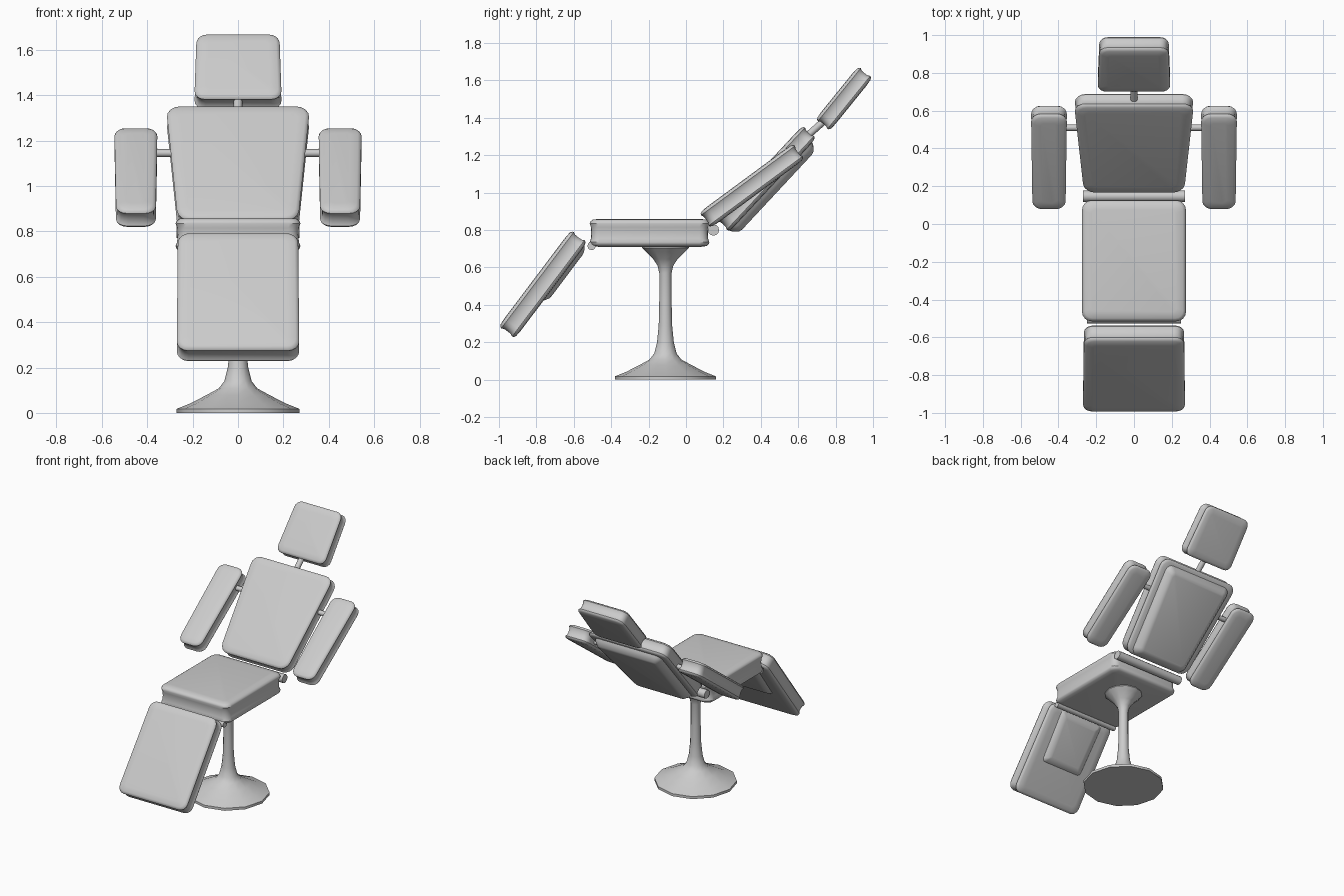
import bpy, bmesh
from math import sin, cos, pi, radians
from mathutils import Matrix, Vector

if "Cube" in bpy.data.objects:
    bpy.data.objects.remove(bpy.data.objects["Cube"])

# (fraction of thickness, inset): soft pad with slight piping along both edges
PAD = [(0, .05), (.03, .016), (.09, .004), (.17, 0), (.3, .007), (.5, .008),
       (.7, .007), (.83, 0), (.91, .004), (.97, .016), (1, .05)]
# shallow backing shell, narrower at the rear
SHELL = [(0, .055), (.1, .035), (.6, .01), (1, 0)]


def outline(w_bottom, w_top, length, r, inset, z):
    """Rounded, optionally tapered rectangle in the local XY plane."""
    pts, hl = [], length / 2 - inset
    r = max(r - inset * .6, .008)
    for k, (sx, sy) in enumerate([(1, 1), (-1, 1), (-1, -1), (1, -1)]):
        for i in range(5):
            a = k * pi / 2 + i * pi / 8
            y = sy * (hl - r) + r * sin(a)
            half = (w_bottom + (w_top - w_bottom) * (y / length + .5)) / 2 - inset
            pts.append(Vector((sx * (half - r) + r * cos(a), y, z)))
    return pts


def make_object(name, bm):
    bmesh.ops.recalc_face_normals(bm, faces=bm.faces[:])
    mesh = bpy.data.meshes.new(name)
    bm.to_mesh(mesh)
    bm.free()
    ob = bpy.data.objects.new(name, mesh)
    bpy.context.collection.objects.link(ob)
    return ob


def loft(name, rings):
    bm = bmesh.new()
    loops = [[bm.verts.new(p) for p in ring] for ring in rings]
    for a, b in zip(loops, loops[1:]):
        n = len(a)
        for i in range(n):
            bm.faces.new((a[i], a[(i + 1) % n], b[(i + 1) % n], b[i]))
    bm.faces.new(loops[0][::-1])
    bm.faces.new(loops[-1])
    return make_object(name, bm)


def pad(name, centre, angle, widths, length, z0, z1, r=.05, profile=PAD, shift=0):
    """Pad tilted about x; z0..z1 is its depth range, shift slides it along its length."""
    rings = [outline(*widths, length, r, ins, z0 + (z1 - z0) * f) for f, ins in profile]
    ob = loft(name, rings)
    ob.matrix_world = (Matrix.Translation(centre) @ Matrix.Rotation(radians(angle), 4, 'X')
                       @ Matrix.Translation((0, shift, 0)))
    return ob


def rod(name, a, b, r):
    a, b = Vector(a), Vector(b)
    rot = (b - a).to_track_quat('Z', 'Y').to_matrix().to_4x4()
    bm = bmesh.new()
    bmesh.ops.create_cone(bm, cap_ends=True, segments=12, radius1=r, radius2=r,
                          depth=(b - a).length,
                          matrix=Matrix.Translation((a + b) / 2) @ rot)
    return make_object(name, bm)


# Seat
pad("seat", (0, -.195, .785), 0, (.55, .55), .64, -.075, .075)

# Leg rest with rear shell
leg = (0, -.765, .51)
pad("leg_rest", leg, 53, (.54, .53), .645, -.055, .055)
pad("leg_rest_shell", leg, 53, (.34, .36), .38, -.075, -.045, .03, SHELL, .115)

# Backrest with rear shell
back = (0, .427, 1.075)
pad("backrest", back, 47, (.53, .635), .685, -.05, .05, .06)
pad("backrest_shell", back, 47, (.45, .55), .655, -.093, -.04, .05, SHELL, -.012)

# Headrest
pad("headrest", (0, .845, 1.503), 51, (.385, .365), .365, -.05, .05, .045)
rod("headrest_post", (0, .61, 1.27), (0, .78, 1.42), .019)

# Armrests and their pivots
for side, s in (("left", -1), ("right", 1)):
    pad("armrest_" + side, (s * .45, .352, 1.037), 36.4, (.175, .19), .625, -.052, .052, .05)
    rod("armrest_pivot_" + side, (s * .25, .51, 1.145), (s * .40, .51, 1.145), .017)

# Hinge bars at both ends of the seat
rod("back_hinge", (-.27, .147, .80), (.27, .147, .80), .03)
rod("leg_hinge", (-.25, -.505, .715), (.25, -.505, .715), .022)

# Flared pedestal, turned around a vertical axis
profile = [(.27, 0), (.27, .018), (.21, .042), (.14, .078), (.085, .108), (.06, .14),
           (.045, .20), (.036, .29), (.033, .42), (.033, .57), (.042, .61),
           (.065, .645), (.105, .685), (.125, .705), (.125, .73)]
loft("pedestal", [[Vector((r * cos(i * pi / 6), -.11 + r * sin(i * pi / 6), z))
                   for i in range(12)] for r, z in profile])

bpy.ops.object.select_all(action='SELECT')
bpy.context.view_layer.objects.active = bpy.data.objects["seat"]
bpy.ops.object.shade_smooth_by_angle(angle=radians(40))
